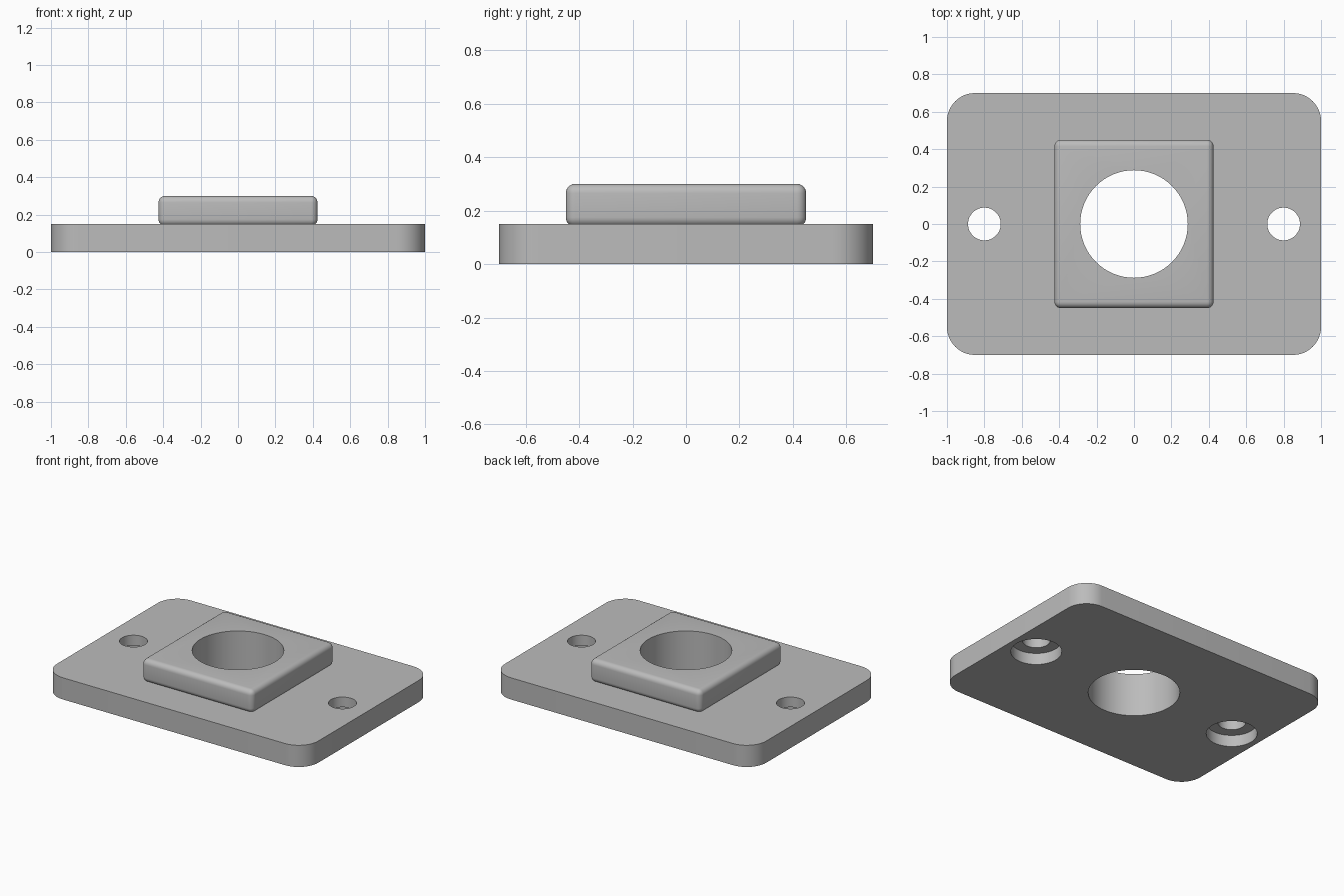
import bpy
import bmesh
from mathutils import Matrix

default = bpy.data.objects.get("Cube")
if default:
    bpy.data.objects.remove(default, do_unlink=True)

grey = bpy.data.materials.new("plain_grey")
grey.use_nodes = True
COLOUR = (0.5, 0.5, 0.5, 1)
grey.diffuse_color = COLOUR
grey.node_tree.nodes["Principled BSDF"].inputs["Base Color"].default_value = COLOUR


def finish(name, bm):
    mesh = bpy.data.meshes.new(name)
    bm.to_mesh(mesh)
    bm.free()
    mesh.materials.append(grey)
    obj = bpy.data.objects.new(name, mesh)
    bpy.context.collection.objects.link(obj)
    return obj


def rounded_box(name, size, bottom, radius, segments, upright_only):
    """Box with rounded upright edges, or with every edge rounded."""
    bm = bmesh.new()
    place = Matrix.Translation((0, 0, bottom + size[2] / 2)) @ Matrix.Diagonal((*size, 1))
    bmesh.ops.create_cube(bm, size=1, matrix=place)
    edges = [e for e in bm.edges
             if not upright_only or abs(e.verts[0].co.z - e.verts[1].co.z) > 0.01]
    bmesh.ops.bevel(bm, geom=edges, offset=radius, segments=segments,
                    profile=0.5, affect='EDGES')
    return finish(name, bm)


def drill(name, x, radius, bottom, top):
    """Hidden cylinder used to cut a hole."""
    bm = bmesh.new()
    bmesh.ops.create_cone(bm, cap_ends=True, segments=64, radius1=radius, radius2=radius,
                          depth=top - bottom,
                          matrix=Matrix.Translation((x, 0, (top + bottom) / 2)))
    obj = finish(name, bm)
    obj.hide_render = True
    return obj


def combine(target, other, operation):
    """Apply a boolean and discard the helper."""
    mod = target.modifiers.new(operation.lower(), 'BOOLEAN')
    mod.operation = operation
    mod.solver = 'EXACT'
    mod.object = other
    bpy.context.view_layer.objects.active = target
    bpy.ops.object.modifier_apply(modifier=mod.name)
    bpy.data.objects.remove(other, do_unlink=True)


# Base plate with the raised, soft-edged block on top
plate = rounded_box("mounting_plate", (2, 1.4, 0.15), 0, 0.15, 12, True)
block = rounded_box("raised_block", (0.85, 0.9, 0.16), 0.14, 0.035, 6, False)
combine(plate, block, 'UNION')

# Central bore, then screw holes counterbored from below
combine(plate, drill("bore_cutter", 0, 0.2875, -0.1, 0.5), 'DIFFERENCE')
for x in (-0.8, 0.8):
    combine(plate, drill("screw_cutter", x, 0.0875, -0.1, 0.4), 'DIFFERENCE')
    combine(plate, drill("counterbore_cutter", x, 0.16, -0.1, 0.08), 'DIFFERENCE')

# Smooth rounds, sharp rims
bpy.ops.object.select_all(action='DESELECT')
plate.select_set(True)
bpy.context.view_layer.objects.active = plate
bpy.ops.object.shade_smooth_by_angle(angle=0.6)
